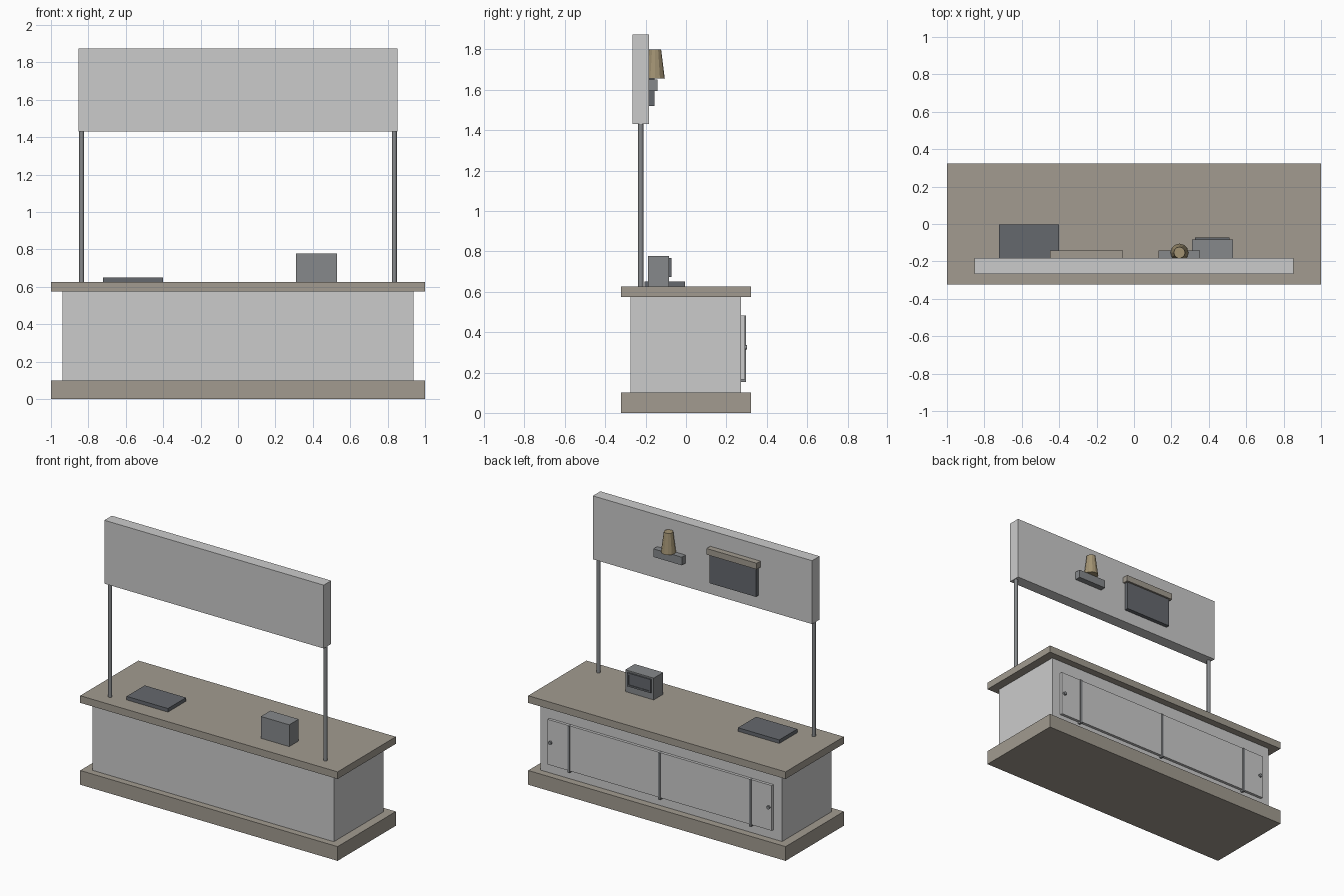
import bpy
from math import radians

if "Cube" in bpy.data.objects:
    bpy.data.objects.remove(bpy.data.objects["Cube"])


def material(name, rgb):
    m = bpy.data.materials.new(name)
    m.diffuse_color = (*rgb, 1)
    m.use_nodes = True
    m.node_tree.nodes["Principled BSDF"].inputs["Base Color"].default_value = m.diffuse_color
    return m


BEIGE = material("warm_stone", (0.36, 0.33, 0.28))
DARK = material("dark_slate", (0.13, 0.14, 0.155))
STEEL = material("steel", (0.24, 0.25, 0.26))
TAN = material("tan", (0.36, 0.29, 0.17))


def box(name, x, y, z, mat=None):
    """Box spanning the (min, max) ranges on each axis."""
    bpy.ops.mesh.primitive_cube_add(size=1, location=[sum(r) / 2 for r in (x, y, z)])
    o = bpy.context.object
    o.name = name
    o.scale = [r[1] - r[0] for r in (x, y, z)]
    bpy.ops.object.transform_apply(location=False, rotation=False, scale=True)
    if mat:
        o.data.materials.append(mat)
    return o


def cone(name, loc, r1, r2, depth, sides, mat=None, rot=(0, 0, 0), smooth=True):
    bpy.ops.mesh.primitive_cone_add(vertices=sides, radius1=r1, radius2=r2,
                                    depth=depth, location=loc, rotation=rot)
    o = bpy.context.object
    o.name = name
    if mat:
        o.data.materials.append(mat)
    if smooth:
        bpy.ops.object.shade_smooth_by_angle(angle=radians(40))
    return o


# Counter
box("plinth", (-1, 1), (-0.323, 0.323), (0, 0.1), BEIGE)
box("counter_body", (-0.938, 0.938), (-0.276, 0.273), (0.1, 0.575))
box("countertop", (-1, 1), (-0.323, 0.323), (0.575, 0.625), BEIGE)

# Sliding doors at the back, with upright strips and knobs
box("door_panel", (-0.87, 0.87), (0.27, 0.292), (0.165, 0.482))
for i, x in enumerate((-0.705, 0, 0.705)):
    box(f"door_strip_{i}", (x - 0.008, x + 0.008), (0.27, 0.298), (0.152, 0.482), STEEL)
for side in (-1, 1):
    cone(f"door_knob_{side}", (side * 0.848, 0.294, 0.325), 0.012, 0.012, 0.018, 16,
         STEEL, (radians(90), 0, 0))

# Overhead sign on two posts
for side in (-1, 1):
    cone(f"sign_post_{side}", (side * 0.836, -0.224, 1.035), 0.013, 0.013, 0.83, 16, STEEL)
box("sign_board", (-0.852, 0.852), (-0.266, -0.183), (1.43, 1.875))

# Lamp fixed to the back of the sign
box("lamp_bracket", (0.132, 0.353), (-0.185, -0.142), (1.595, 1.652), STEEL)
cone("lamp_shade", (0.243, -0.153, 1.727), 0.048, 0.03, 0.143, 12, TAN, smooth=False)

# Roll-down screen on the back of the sign
box("screen_housing", (-0.45, -0.06), (-0.185, -0.142), (1.722, 1.765), BEIGE)
box("screen_sheet", (-0.435, -0.075), (-0.185, -0.155), (1.52, 1.73), DARK)

# Items on the counter
box("flat_tablet", (-0.722, -0.401), (-0.205, -0.004), (0.625, 0.65), DARK)
box("register", (0.309, 0.53), (-0.188, -0.083), (0.625, 0.778), STEEL)
bezel = box("register_display", (0.325, 0.51), (-0.085, -0.072), (0.672, 0.767), DARK)

# Recessed glass in the register display
cutter = box("display_cutter", (0.337, 0.498), (-0.076, -0.05), (0.684, 0.755))
cutter.hide_render = True
cutter.hide_viewport = True
cut = bezel.modifiers.new("recess", 'BOOLEAN')
cut.operation = 'DIFFERENCE'
cut.solver = 'EXACT'
cut.object = cutter
